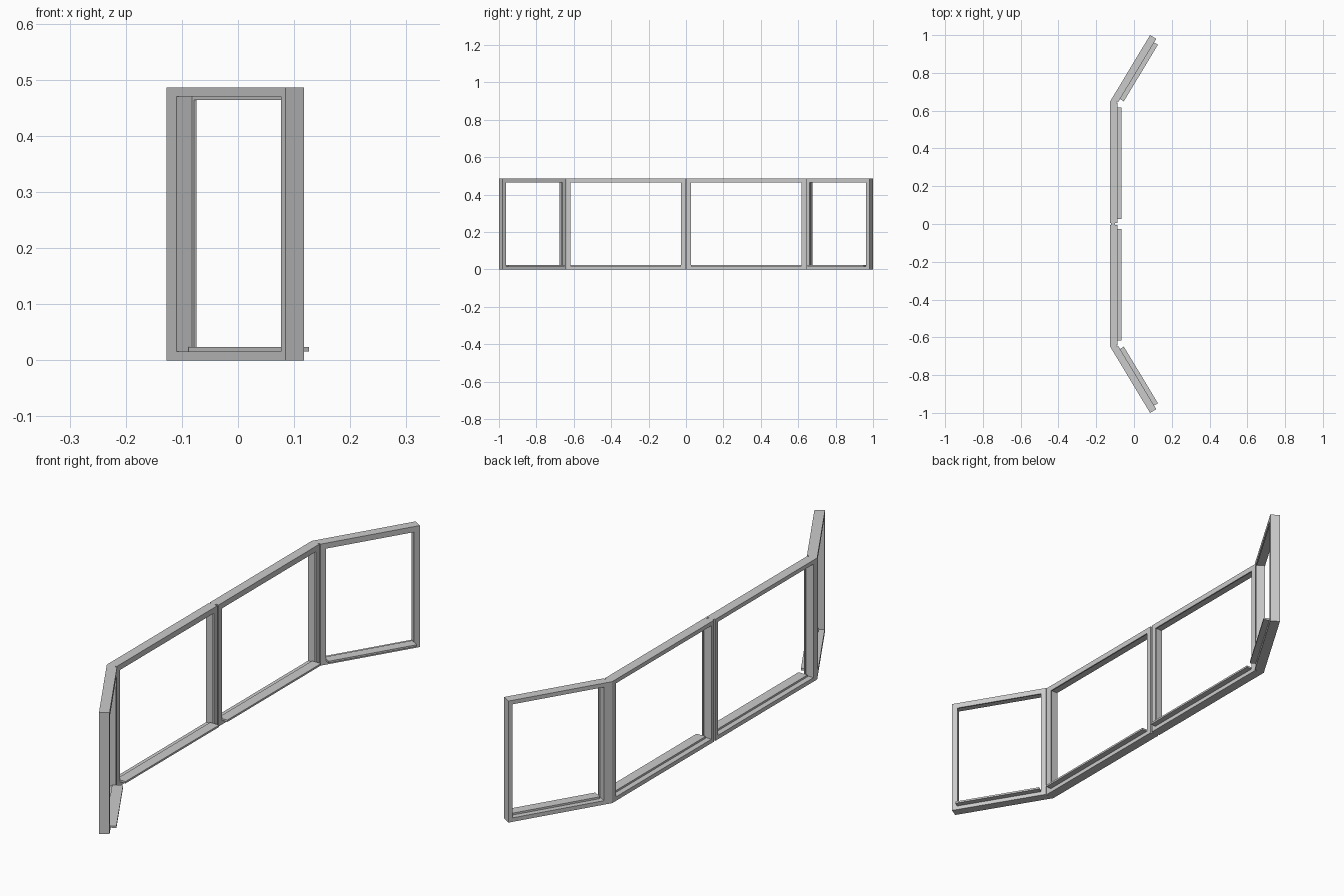
import bpy, bmesh
from mathutils import Vector

if "Cube" in bpy.data.objects:
    bpy.data.objects.remove(bpy.data.objects["Cube"])

H, T = 0.486, 0.0385          # frame height and depth
STEP, BEAD = 0.016, 0.022     # outer face width, inner bead width


def finish(name, bm):
    bmesh.ops.recalc_face_normals(bm, faces=bm.faces[:])
    me = bpy.data.meshes.new(name)
    bm.to_mesh(me)
    bm.free()
    ob = bpy.data.objects.new(name, me)
    bpy.context.collection.objects.link(ob)
    return ob


def prism(name, pts, z0, z1):
    """Vertical prism over a plan outline."""
    bm = bmesh.new()
    face = bm.faces.new([bm.verts.new((p[0], p[1], z0)) for p in pts])
    ext = bmesh.ops.extrude_face_region(bm, geom=[face])
    top = [g for g in ext["geom"] if isinstance(g, bmesh.types.BMVert)]
    bmesh.ops.translate(bm, verts=top, vec=(0, 0, z1 - z0))
    return finish(name, bm)


def panel(name, origin, d, n, length, side):
    """Rebated frame plus inner sill; d runs along the panel, n points inward."""
    def plan(u, v):
        p = origin + d * u + n * v
        return p.x, p.y * side

    profile = [(0, 0), (STEP, 0), (STEP, 0.033), (BEAD, 0.033), (BEAD, T), (0, T)]
    bm = bmesh.new()
    rings = []
    for i, v in profile:
        rings.append([bm.verts.new((*plan(u, v), z)) for u, z in
                      ((i, i), (length - i, i), (length - i, H - i), (i, H - i))])
    for k in range(len(rings)):
        a, b = rings[k], rings[(k + 1) % len(rings)]
        for c in range(4):
            e = (c + 1) % 4
            bm.faces.new((a[c], a[e], b[e], b[c]))
    finish(name + "_frame", bm)

    # projecting interior sill
    u0, u1 = BEAD, length - BEAD
    prism(name + "_sill", [plan(u0, 0.022), plan(u1, 0.022),
                           plan(u1, 0.062), plan(u0, 0.062)], STEP, 0.0235)


corner = Vector((-0.127, 0.648))
d = Vector((0.212, 0.352)).normalized()
n = Vector((d.y, -d.x))

for side, tag in ((1, "back"), (-1, "front")):
    # middle and angled window panels
    panel(tag + "_middle", Vector((-0.127, 0.004)), Vector((0, 1)), Vector((1, 0)), 0.636, side)
    panel(tag + "_angled", corner + d * 0.017, d, n, 0.411 - 0.017, side)
    # wedge post closing the corner
    pts = [Vector((-0.127, 0.64)), corner, corner + d * 0.017,
           corner + d * 0.017 + n * 0.032, Vector((-0.095, 0.64))]
    prism(tag + "_corner_post", [(p.x, p.y * side) for p in pts], 0, H)

# thin strip joining the two middle panels
prism("centre_joint", [(-0.122, -0.004), (-0.1, -0.004), (-0.1, 0.004), (-0.122, 0.004)], 0, H)
